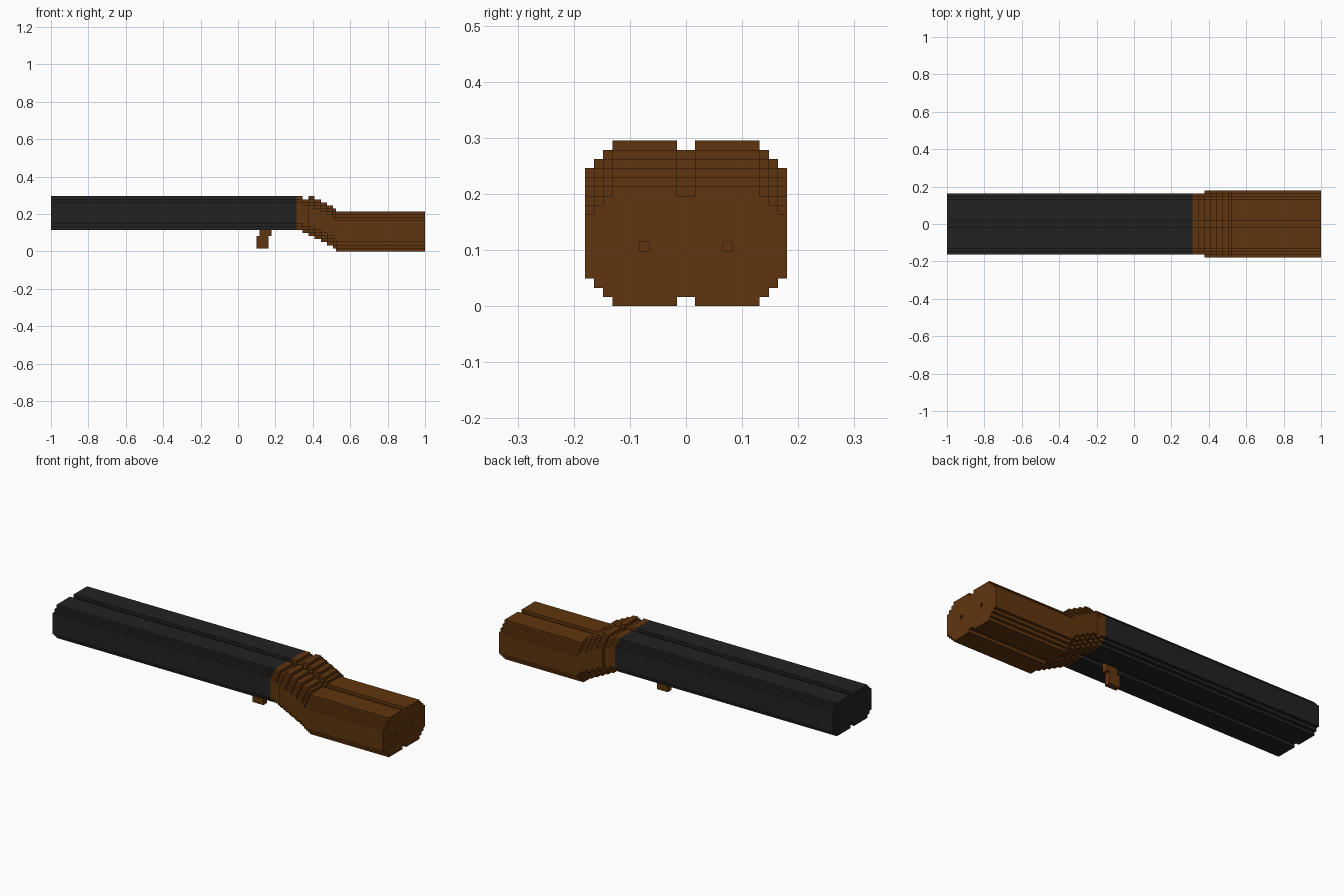
import bpy
import bmesh

if "Cube" in bpy.data.objects:
    bpy.data.objects.remove(bpy.data.objects["Cube"], do_unlink=True)

V = 2 / 122  # edge of one block; all sizes below are in blocks


def material(name, rgb):
    m = bpy.data.materials.new(name)
    m.use_nodes = True
    m.diffuse_color = (*rgb, 1)
    bsdf = m.node_tree.nodes["Principled BSDF"]
    bsdf.inputs["Base Color"].default_value = (*rgb, 1)
    bsdf.inputs["Roughness"].default_value = 0.8
    return m


def stepped_profile(half, height, steps):
    """Closed outline (y, z) with stair corners and a centre groove top and bottom."""
    quarter = [(1, 1), (1, 0)]
    for i in range(steps):
        y = half - steps + i
        quarter += [(y, i), (y, i + 1)]
    quarter += [(half, steps)]
    right = quarter + [(y, height - z) for y, z in reversed(quarter)]
    return right + [(-y, z) for y, z in reversed(right)]


def box_profile(half, height):
    return [(-half, 0), (half, 0), (half, height), (-half, height)]


def add_prism(bm, profile, x0, x1, z0):
    """Extrude an outline along x."""
    ends = [[bm.verts.new((x * V, y * V, (z + z0) * V)) for y, z in profile]
            for x in (x0, x1)]
    n = len(profile)
    bm.faces.new(ends[0][::-1])
    bm.faces.new(ends[1])
    for i in range(n):
        j = (i + 1) % n
        bm.faces.new((ends[0][i], ends[0][j], ends[1][j], ends[1][i]))


def finish(bm, name, mat):
    bmesh.ops.dissolve_degenerate(bm, dist=1e-6, edges=bm.edges[:])
    bmesh.ops.recalc_face_normals(bm, faces=bm.faces[:])
    mesh = bpy.data.meshes.new(name)
    bm.to_mesh(mesh)
    bm.free()
    mesh.materials.append(mat)
    ob = bpy.data.objects.new(name, mesh)
    bpy.context.collection.objects.link(ob)
    return ob


black = material("gunmetal black", (0.016, 0.016, 0.016))
brown = material("walnut brown", (0.118, 0.036, 0.0046))

barrel_shape = stepped_profile(10, 11, 2)
stock_shape = stepped_profile(11, 13, 3)

# Twin barrels
bm = bmesh.new()
add_prism(bm, barrel_shape, -61, 19, 7)
finish(bm, "barrels", black)

# Neck: slices stepping down from the barrels to the grip
bm = bmesh.new()
add_prism(bm, barrel_shape, 19, 21, 7)
add_prism(bm, barrel_shape, 21, 23, 6)
for i in range(5):
    x = 23 + 2 * i
    add_prism(bm, stock_shape, x, min(x + 2, 32), 5 - i)
finish(bm, "stock_neck", brown)

# Grip with two small square holes in its end
bm = bmesh.new()
add_prism(bm, stock_shape, 32, 61, 0)
cuts = [((0, y * V, 0), (0, 1, 0)) for y in (-5, -4, 4, 5)]
cuts += [((0, 0, z * V), (0, 0, 1)) for z in (6, 7)]
for co, no in cuts:
    bmesh.ops.bisect_plane(bm, geom=bm.verts[:] + bm.edges[:] + bm.faces[:],
                           dist=1e-6, plane_co=co, plane_no=no)
holes = []
for f in bm.faces:
    c = f.calc_center_median() / V
    if abs(c.x - 61) < 0.1 and abs(abs(c.y) - 4.5) < 0.1 and abs(c.z - 6.5) < 0.1:
        holes.append(f)
if holes:
    result = bmesh.ops.extrude_discrete_faces(bm, faces=holes)
    for f in result["faces"]:
        bmesh.ops.translate(bm, verts=f.verts[:], vec=(-V, 0, 0))
finish(bm, "stock_grip", brown)

# Trigger: short stem with a blade shifted forward
bm = bmesh.new()
add_prism(bm, box_profile(1, 3), 7, 11, 5)
add_prism(bm, box_profile(1, 4), 6, 10, 1)
finish(bm, "trigger", brown)
